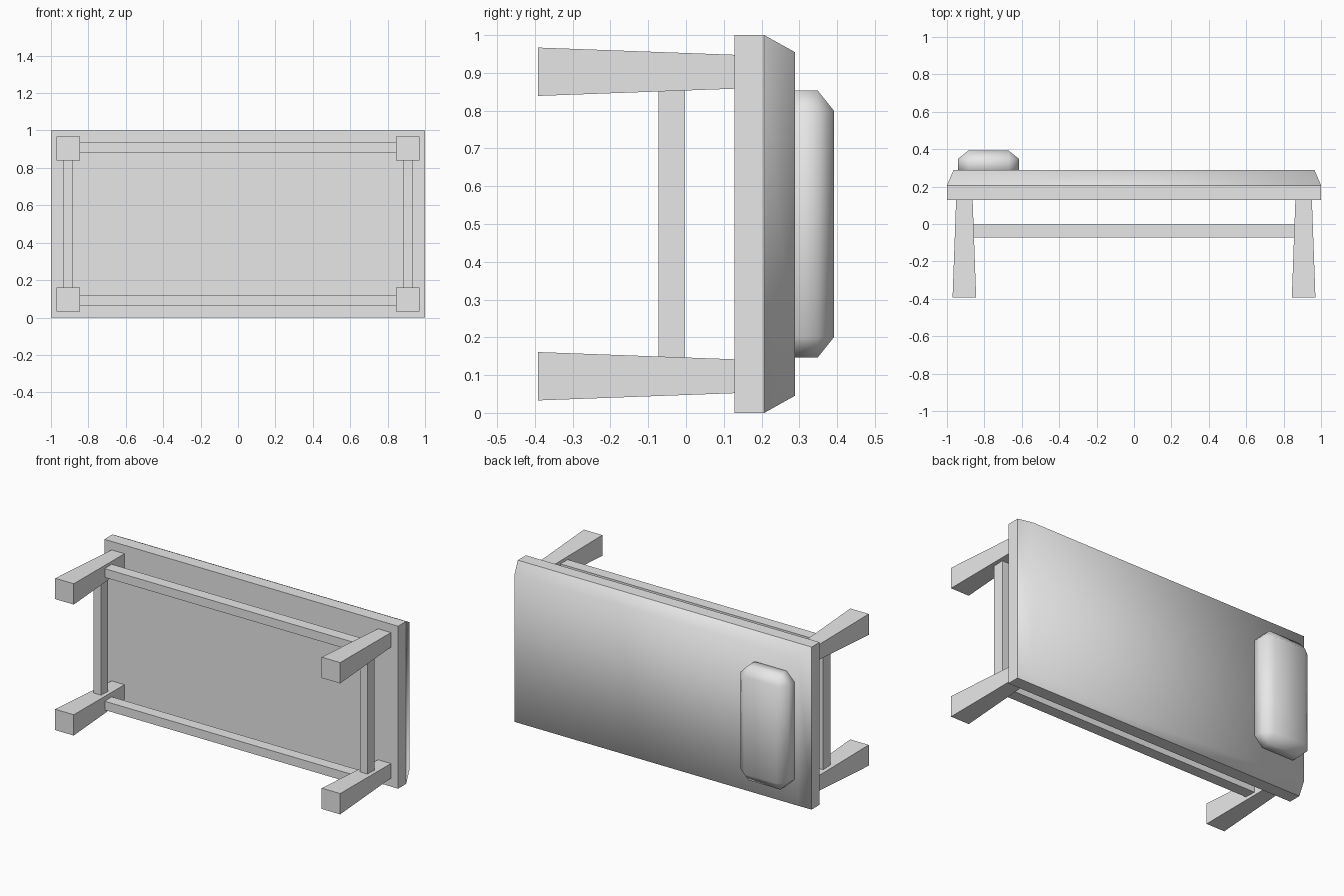
import bpy
import bmesh
from mathutils import Vector

cube = bpy.data.objects.get("Cube")
if cube:
    bpy.data.objects.remove(cube, do_unlink=True)

# Single flat grey
grey = bpy.data.materials.new("plain_grey")
grey.use_nodes = True
colour = (0.8, 0.8, 0.8, 1)
grey.diffuse_color = colour
grey.node_tree.nodes["Principled BSDF"].inputs["Base Color"].default_value = colour


def finish(name, bm, smooth=False):
    bmesh.ops.recalc_face_normals(bm, faces=bm.faces)
    for face in bm.faces:
        face.smooth = smooth
    mesh = bpy.data.meshes.new(name)
    bm.to_mesh(mesh)
    bm.free()
    mesh.materials.append(grey)
    obj = bpy.data.objects.new(name, mesh)
    bpy.context.collection.objects.link(obj)
    return obj


def block(name, centre, half, taper=(1, 1), smooth=False, open_base=False):
    """Box whose +y end is scaled in x and z by taper."""
    bm = bmesh.new()
    bmesh.ops.create_cube(bm, size=2)
    if open_base:
        base = [f for f in bm.faces if f.normal.y < -0.5]
        bmesh.ops.delete(bm, geom=base, context="FACES_ONLY")
    for v in bm.verts:
        if v.co.y > 0:
            v.co.x *= taper[0]
            v.co.z *= taper[1]
        v.co = Vector(c + h * p for c, h, p in zip(centre, half, v.co))
    return finish(name, bm, smooth)


def pillow(name, centre, half, inset):
    """Chamfered box with its own inset along each axis."""
    bm = bmesh.new()
    bmesh.ops.create_cube(bm, size=2)
    bmesh.ops.bevel(bm, geom=bm.edges[:], offset=0.2, segments=1,
                    affect="EDGES", profile=0.5)
    for v in bm.verts:
        for i in range(3):
            sign = 1 if v.co[i] > 0 else -1
            reach = half[i] if abs(v.co[i]) > 0.9 else half[i] - inset[i]
            v.co[i] = centre[i] + sign * reach
    return finish(name, bm, smooth=True)


MID = 0.5
LEG_X, LEG_Z = 0.907, 0.403

# Bed base, with the sloped mattress on its back
block("bed_frame", (0, 0.168, MID), (1, 0.039, 0.5))
block("mattress", (0, 0.2475, MID), (1, 0.0405, 0.5),
      taper=(0.965, 0.91), smooth=True, open_base=True)
pillow("pillow", (-0.778, 0.318, MID), (0.163, 0.074, 0.354),
       (0.055, 0.044, 0.055))

# Tapered legs, thicker at the foot
for sx, side in ((1, "left"), (-1, "right")):
    for sz, level in ((1, "upper"), (-1, "lower")):
        block(f"{side}_{level}_leg", (sx * LEG_X, -0.1315, MID + sz * LEG_Z),
              (0.063, 0.2605, 0.064), taper=(0.7, 0.7))

# Stretcher rails joining the legs
for s, level, side in ((1, "upper", "left"), (-1, "lower", "right")):
    block(f"{level}_long_rail", (0, -0.038, MID + s * (LEG_Z + 0.005)),
          (LEG_X - 0.02, 0.035, 0.027))
    block(f"{side}_short_rail", (s * LEG_X, -0.038, MID),
          (0.025, 0.035, LEG_Z - 0.02))
